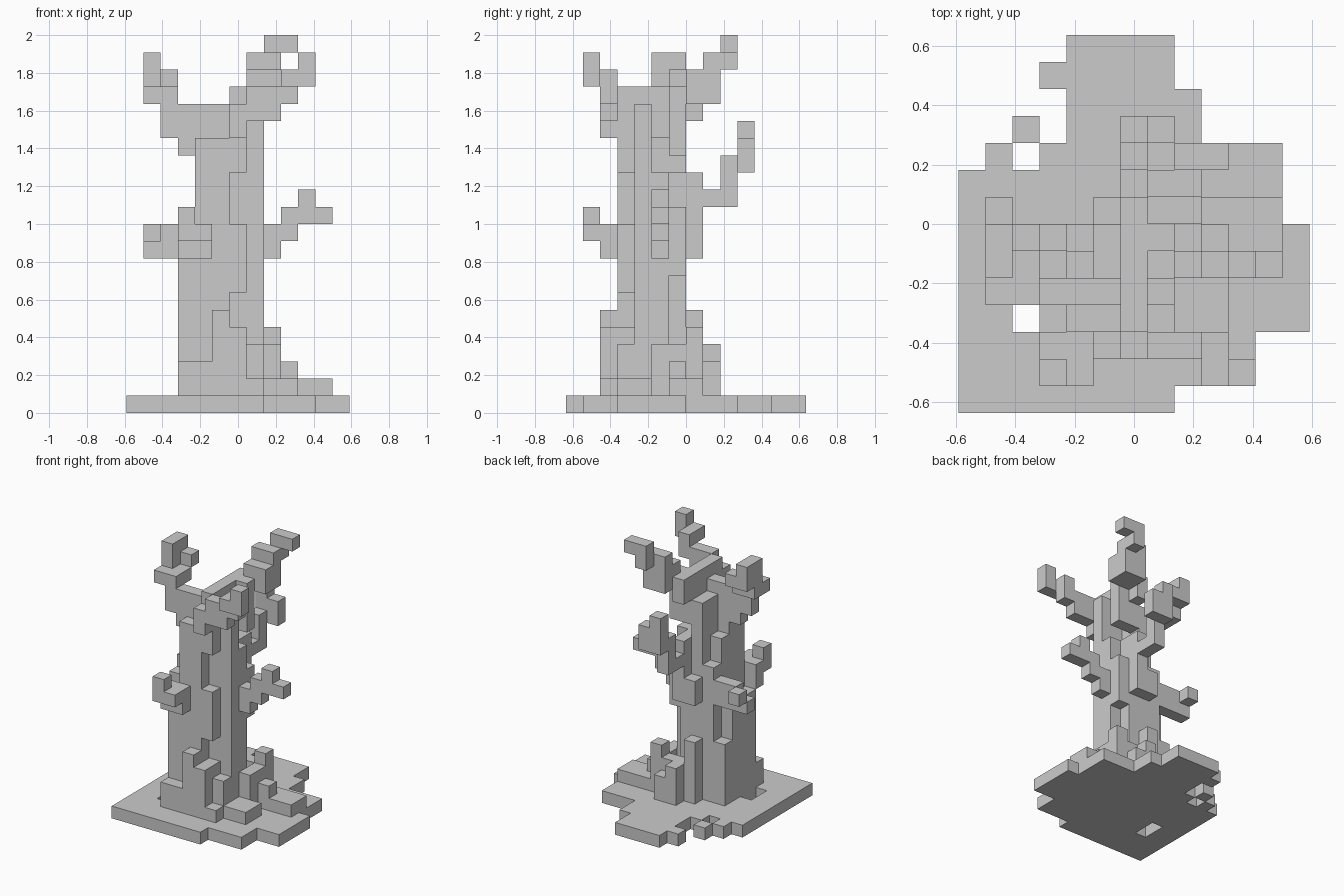
import bpy, bmesh

cube = bpy.data.objects.get("Cube")
if cube:
    bpy.data.objects.remove(cube, do_unlink=True)

U = 2 / 22  # size of one block

grey = bpy.data.materials.new("plain grey")
grey.use_nodes = True
grey.diffuse_color = (0.6, 0.6, 0.6, 1)
bsdf = next(n for n in grey.node_tree.nodes if n.type == 'BSDF_PRINCIPLED')
bsdf.inputs["Base Color"].default_value = grey.diffuse_color
bsdf.inputs["Roughness"].default_value = 0.9


def box(x0, x1, y0, y1, z0, z1):
    """All blocks of a box, upper bounds excluded."""
    return {(x, y, z) for x in range(x0, x1) for y in range(y0, y1) for z in range(z0, z1)}


def join(*boxes):
    return set().union(*(box(*b) for b in boxes))


parts = {}

# Ragged ground slab with a few missing and loose blocks
parts["ground_slab"] = join(
    (0, 8, 0, 1, 0, 1), (0, 11, 1, 3, 0, 1), (0, 13, 3, 7, 0, 1),
    (0, 12, 7, 9, 0, 1), (3, 12, 9, 10, 0, 1), (4, 9, 10, 12, 0, 1),
    (4, 8, 12, 14, 0, 1), (1, 2, 9, 10, 0, 1), (2, 3, 10, 11, 0, 1),
    (3, 4, 12, 13, 0, 1)) - box(2, 3, 3, 5, 0, 1)

# Trunk: core, bark ridges and broken, stepped top
parts["trunk"] = join(
    (4, 7, 4, 5, 1, 18), (4, 5, 5, 6, 1, 14), (4, 5, 6, 7, 1, 12),
    (5, 6, 5, 7, 1, 17), (6, 7, 5, 7, 1, 14), (6, 7, 5, 6, 16, 18),
    (6, 7, 6, 7, 15, 18), (7, 8, 4, 5, 1, 18), (7, 8, 5, 6, 1, 14),
    (7, 8, 6, 7, 8, 12), (7, 8, 6, 7, 15, 17),
    (3, 4, 3, 6, 1, 9), (3, 4, 6, 7, 1, 6), (4, 6, 3, 4, 1, 16),
    (6, 7, 3, 4, 7, 11), (6, 7, 3, 4, 14, 18), (6, 7, 3, 6, 18, 19))

# Roots
parts["front_root"] = join(
    (3, 5, 2, 3, 1, 3), (5, 6, 2, 3, 1, 6), (6, 7, 2, 4, 1, 5),
    (7, 8, 3, 4, 1, 4), (7, 8, 2, 3, 1, 2), (8, 10, 3, 5, 1, 2))
parts["side_root"] = join(
    (8, 12, 6, 8, 1, 2), (8, 10, 6, 7, 2, 3), (8, 9, 7, 8, 2, 5),
    (8, 9, 5, 7, 1, 4))
parts["back_root"] = join(
    (5, 6, 7, 8, 1, 6), (6, 8, 7, 8, 1, 4), (6, 8, 8, 9, 1, 3),
    (6, 7, 8, 9, 3, 4))

# Lower branches
parts["low_front_branch"] = join(
    (3, 5, 2, 3, 9, 11), (3, 5, 1, 2, 10, 11), (3, 4, 1, 2, 11, 12),
    (4, 5, 3, 4, 9, 11))
parts["low_right_branch"] = join(
    (3, 4, 6, 7, 9, 11), (1, 3, 6, 7, 9, 10), (2, 3, 6, 7, 10, 11),
    (1, 2, 7, 8, 10, 11))
parts["low_left_branch"] = join(
    (8, 9, 5, 6, 9, 11), (9, 10, 5, 6, 10, 12), (10, 12, 5, 6, 11, 12),
    (10, 11, 5, 6, 12, 13))
parts["back_knot"] = join((5, 6, 7, 8, 9, 11), (6, 7, 7, 8, 9, 12))
parts["back_branch"] = join(
    (6, 7, 7, 8, 12, 14), (6, 7, 8, 9, 12, 13), (6, 7, 9, 10, 12, 15),
    (7, 8, 10, 11, 14, 16), (6, 7, 10, 11, 14, 17))

# Upper branches
parts["high_right_branch"] = join(
    (3, 4, 4, 5, 15, 18), (2, 3, 4, 5, 16, 18), (1, 3, 4, 6, 18, 19),
    (1, 2, 5, 7, 19, 21), (2, 3, 6, 7, 19, 20))
parts["high_front_branch"] = join(
    (6, 7, 2, 3, 16, 18), (7, 9, 2, 3, 17, 18), (7, 10, 2, 3, 18, 19),
    (9, 10, 1, 3, 19, 20), (10, 11, 1, 2, 19, 21))
parts["crown_branch"] = join(
    (7, 8, 6, 7, 17, 19), (6, 7, 6, 7, 18, 19), (6, 7, 7, 8, 17, 19),
    (7, 9, 7, 9, 18, 20), (7, 9, 8, 9, 20, 21),
    (8, 9, 9, 10, 20, 21), (8, 10, 9, 10, 21, 22))

solid = set().union(*parts.values())
STEPS = [(a, s) for a in range(3) for s in (0, 1)]


def build(name, cells):
    """Mesh only the outer faces of the blocks, merging flat areas."""
    bm = bmesh.new()
    verts = {}

    def vert(p):
        if p not in verts:
            verts[p] = bm.verts.new(((p[0] - 6.5) * U, (p[1] - 7) * U, p[2] * U))
        return verts[p]

    for c in sorted(cells):
        for a, s in STEPS:
            n = list(c)
            n[a] += 2 * s - 1
            if tuple(n) in solid:
                continue
            b, d = (a + 1) % 3, (a + 2) % 3
            ring = []
            for u, v in ((0, 0), (1, 0), (1, 1), (0, 1)):
                p = list(c)
                p[a] += s
                p[b] += u
                p[d] += v
                ring.append(vert(tuple(p)))
            bm.faces.new(ring if s else ring[::-1])
    bmesh.ops.dissolve_limit(bm, angle_limit=0.01, verts=bm.verts[:], edges=bm.edges[:])
    mesh = bpy.data.meshes.new(name)
    bm.to_mesh(mesh)
    bm.free()
    mesh.materials.append(grey)
    bpy.context.collection.objects.link(bpy.data.objects.new(name, mesh))


for name, cells in parts.items():
    build(name, cells)
